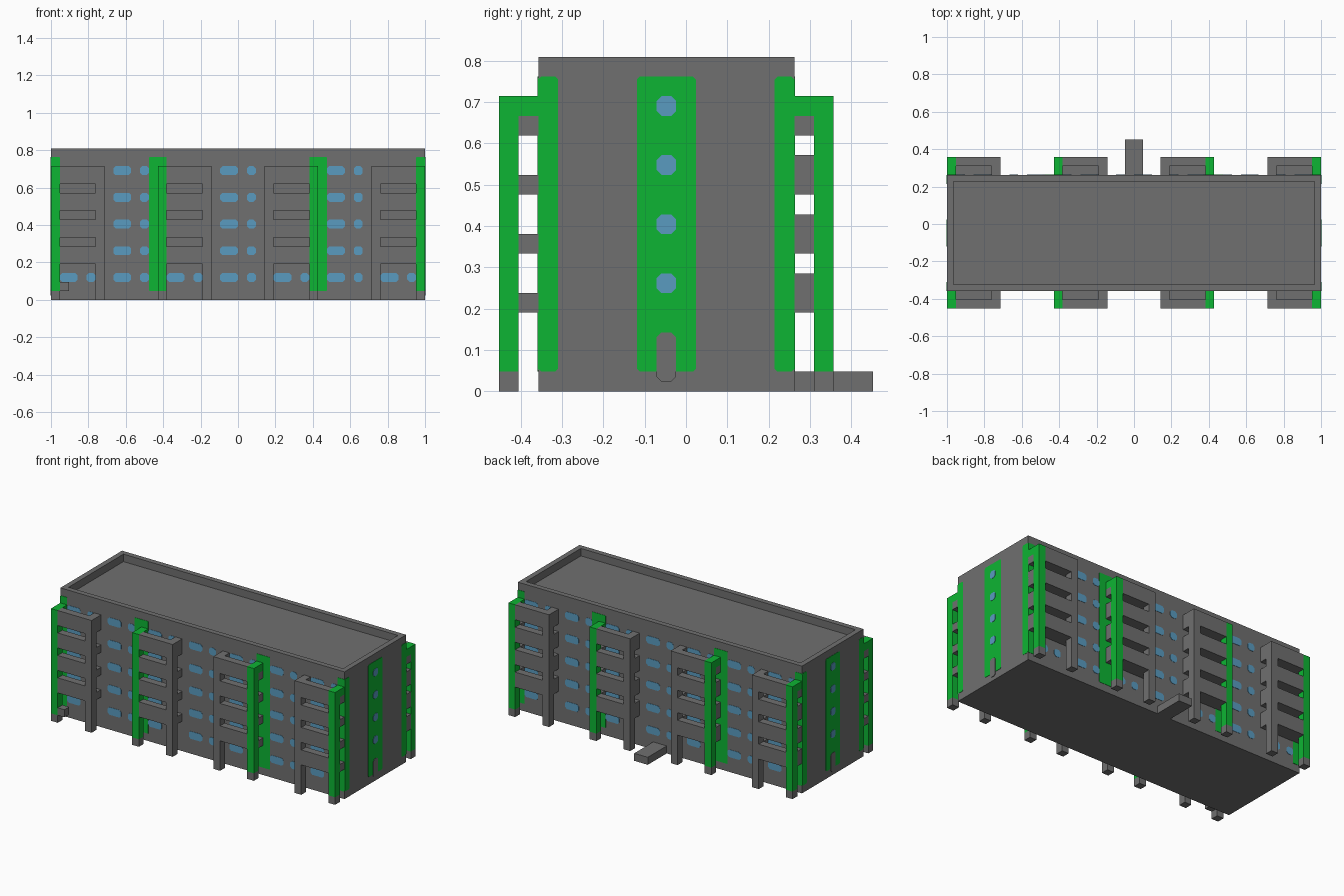
import bpy, bmesh
from mathutils import Vector

if "Cube" in bpy.data.objects:
    bpy.data.objects.remove(bpy.data.objects["Cube"])

U = 2 / 42                      # grid module
ORIGIN = Vector((21, 9.5, 0))   # module coordinates of the model centre
LENGTH, FRONT, BACK, HEIGHT = 42, 2, 15, 17
FLOORS = (4, 7, 10, 13)


def material(name, rgb):
    m = bpy.data.materials.new(name)
    m.use_nodes = True
    m.diffuse_color = (*rgb, 1)
    m.node_tree.nodes["Principled BSDF"].inputs["Base Color"].default_value = (*rgb, 1)
    return m


MATS = [material("concrete grey", (0.16, 0.16, 0.16)),
        material("bright green", (0.004, 0.46, 0.033)),
        material("window blue", (0.1, 0.33, 0.53))]
GREY, GREEN, BLUE = range(3)


def finish(bm, name):
    bmesh.ops.recalc_face_normals(bm, faces=bm.faces)
    for v in bm.verts:
        v.co = (v.co - ORIGIN) * U
    mesh = bpy.data.meshes.new(name)
    bm.to_mesh(mesh)
    bm.free()
    for m in MATS:
        mesh.materials.append(m)
    obj = bpy.data.objects.new(name, mesh)
    bpy.context.collection.objects.link(obj)
    return obj


def box(bm, x, y, z, mat=GREY):
    verts = bmesh.ops.create_cube(bm, size=1)["verts"]
    for v in verts:
        v.co = [a + (c + 0.5) * (b - a) for c, (a, b) in zip(v.co, (x, y, z))]
    for f in {f for v in verts for f in v.link_faces}:
        f.material_index = mat
    return verts


def plate(bm, wall, a, z, mat, layer=1, cut=0.25):
    """Thin chamfered panel lying on one wall; a and z are its extents."""
    outline = []
    for i, j, first in ((0, 0, 0), (1, 0, 1), (1, 1, 0), (0, 1, 1)):
        along = (a[i] + (cut if i == 0 else -cut), z[j])
        up = (a[i], z[j] + (cut if j == 0 else -cut))
        outline += [along, up] if first else [up, along]
    t = 0.04 * layer
    place = {"front": lambda p, q, d: (p, FRONT - d, q),
             "back": lambda p, q, d: (LENGTH - p, BACK + d, q),
             "left": lambda p, q, d: (LENGTH + d, p, q),
             "right": lambda p, q, d: (-d, p, q)}[wall]
    inner = [bm.verts.new(place(p, q, 0)) for p, q in outline]
    outer = [bm.verts.new(place(p, q, t)) for p, q in outline]
    faces = [bm.faces.new(inner), bm.faces.new(outer)]
    for k in range(8):
        n = (k + 1) % 8
        faces.append(bm.faces.new((inner[k], inner[n], outer[n], outer[k])))
    for f in faces:
        f.material_index = mat


# Main block with a sunken roof behind a parapet
bm = bmesh.new()
box(bm, (0, LENGTH), (FRONT, BACK), (0, HEIGHT))
roof = max(bm.faces, key=lambda f: f.calc_center_median().z)
bmesh.ops.inset_region(bm, faces=[roof], thickness=1)
sunk = bmesh.ops.extrude_face_region(bm, geom=[roof])["geom"]
bmesh.ops.translate(bm, vec=(0, 0, -1), verts=[g for g in sunk if isinstance(g, bmesh.types.BMVert)])
if roof.is_valid:
    bm.faces.remove(roof)
finish(bm, "main_block")


# Balcony towers: columns, parapets and floor slabs
def balcony(side, start, green_end, name):
    bm = bmesh.new()
    outer, inner = ((0, 1), (1, 2)) if side == "front" else ((16, 17), (15, 16))
    for end in (0, 5):
        x = (start + end, start + end + 1)
        mat = GREEN if end == green_end else GREY
        box(bm, x, outer, (0, 1))
        box(bm, x, outer, (1, 15), mat)
        box(bm, x, inner, (14, 15), mat)
        if side == "back":      # raised side guards
            for f in FLOORS[:3]:
                box(bm, x, inner, (f + 1, f + 2))
    for f in FLOORS:
        box(bm, (start + 1, start + 5), outer, (f, f + 2))
        box(bm, (start, start + 6), inner, (f, f + 1))
    finish(bm, name)


for side in ("front", "back"):
    for n, (start, green_end) in enumerate(((0, 0), (12, 0), (24, 5), (36, 5))):
        balcony(side, start, green_end, f"{side}_balcony_tower_{n + 1}")

# Small block by the first column and the entrance step
bm = bmesh.new()
box(bm, (1, 2), (0, 1), (1, 2))
finish(bm, "column_block")
bm = bmesh.new()
box(bm, (20, 22), (BACK, 19), (0, 1))
finish(bm, "entrance_step")

# Painted green strips
bm = bmesh.new()
for wall in ("front", "back"):
    for a in ((0, 1), (11, 13), (29, 31), (41, 42)):
        plate(bm, wall, a, (1, 16), GREEN, cut=0.05)
for wall in ("left", "right"):
    for a in ((2, 3), (7, 10), (14, 15)):
        plate(bm, wall, a, (1, 16), GREEN, cut=0.15)
    plate(bm, wall, (8, 9), (0.5, 3), GREY, layer=2)
finish(bm, "green_strips")

# Windows: alternating wide and narrow, one row per storey
bm = bmesh.new()
for storey in range(5):
    z = (2 + 3 * storey, 3 + 3 * storey)
    for wall in ("front", "back"):
        for bay in range(7):
            x = 6 * bay
            plate(bm, wall, (x + 1, x + 3), z, BLUE)
            plate(bm, wall, (x + 4, x + 5), z, BLUE)
    if storey:
        for wall in ("left", "right"):
            plate(bm, wall, (8, 9), z, BLUE, layer=2)
finish(bm, "windows")
